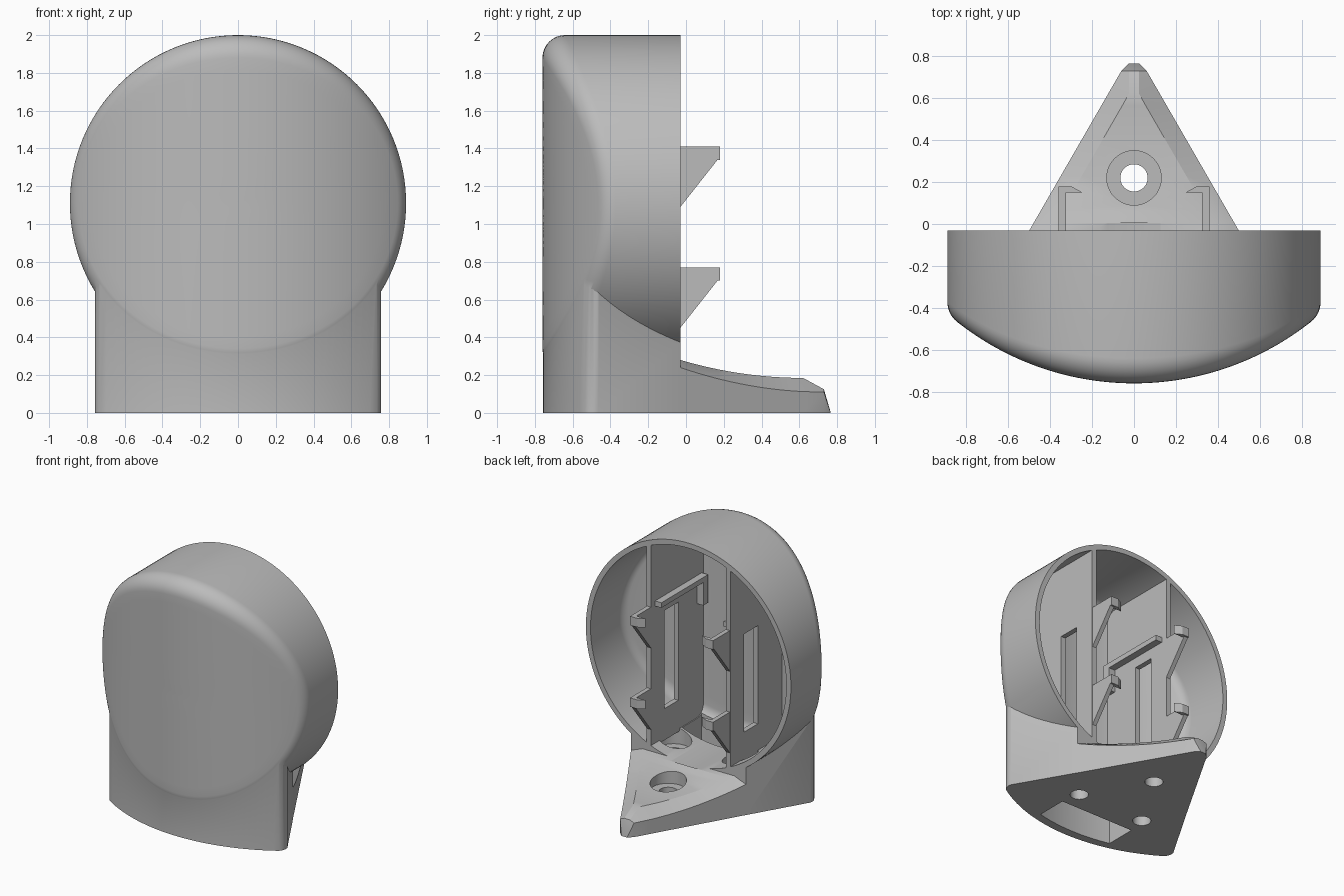
import bpy, bmesh
from math import sin, cos, tan, atan, pi, sqrt

if "Cube" in bpy.data.objects:
    bpy.data.objects.remove(bpy.data.objects["Cube"], do_unlink=True)

grey = bpy.data.materials.new("plain grey")
grey.use_nodes = True
grey.diffuse_color = (0.5, 0.5, 0.5, 1)
grey.node_tree.nodes["Principled BSDF"].inputs["Base Color"].default_value = (0.5, 0.5, 0.5, 1)

BACK, CZ, R, WALL = -0.03, 1.11, 0.89, 0.04


def front_y(x):
    """Curved front of the housing, seen from above."""
    return 0.6 - sqrt(1.36 ** 2 - x * x)


def finish(name, bm):
    bmesh.ops.recalc_face_normals(bm, faces=bm.faces)
    mesh = bpy.data.meshes.new(name)
    bm.to_mesh(mesh)
    bm.free()
    mesh.materials.append(grey)
    ob = bpy.data.objects.new(name, mesh)
    bpy.context.collection.objects.link(ob)
    return ob


def loft(name, rings):
    """Closed solid through rings of equal length, capped at both ends."""
    bm = bmesh.new()
    loops = [[bm.verts.new(p) for p in ring] for ring in rings]
    n = len(loops[0])
    for a, b in zip(loops, loops[1:]):
        for i in range(n):
            j = (i + 1) % n
            bm.faces.new((a[i], a[j], b[j], b[i]))
    bm.faces.new(loops[0])
    bm.faces.new(loops[-1])
    return finish(name, bm)


def extrude(name, pts, axis, lo, hi):
    place = {"x": lambda p, t: (t, p[0], p[1]), "z": lambda p, t: (p[0], p[1], t)}[axis]
    return loft(name, [[place(p, t) for p in pts] for t in (lo, hi)])


def box(name, x0, x1, y0, y1, z0, z1):
    return extrude(name, [(x0, y0), (x1, y0), (x1, y1), (x0, y1)], "z", z0, z1)


def cylinder(name, x, y, r, z0, z1):
    ring = [(x + r * cos(i * pi / 24), y + r * sin(i * pi / 24)) for i in range(48)]
    return extrude(name, ring, "z", z0, z1)


def boolean(ob, other, op):
    mod = ob.modifiers.new(op, "BOOLEAN")
    mod.operation, mod.object, mod.solver = op, other, "EXACT"
    bpy.context.view_layer.objects.active = ob
    bpy.ops.object.modifier_apply(modifier=mod.name)
    bpy.data.objects.remove(other, do_unlink=True)


def smooth(ob, angle=0.5):
    bpy.ops.object.select_all(action="DESELECT")
    ob.select_set(True)
    bpy.context.view_layer.objects.active = ob
    bpy.ops.object.shade_smooth_by_angle(angle=angle)


def disc(name, radius, inset, back, fillet, n=128):
    """Round housing: straight sides, rounded rim, curved front."""
    rings = [[] for _ in range(22)]
    for k in range(n):
        c, s = cos(2 * pi * k / n), sin(2 * pi * k / n)
        edge = front_y(radius * c) + inset
        slope = (front_y(radius * c) - front_y((radius - 0.05) * c)) / 0.05
        turn = pi / 2 - atan(slope)
        t = fillet * tan(turn / 2)
        r_in = radius - t * cos(atan(slope))
        start, end = (radius, edge + t), (r_in, front_y(r_in * c) + inset)
        path = [(radius, back)]
        w = cos(turn / 2)
        for i in range(9):
            u = i / 8
            a, b, d = (1 - u) ** 2, 2 * u * (1 - u) * w, u * u
            path.append(tuple((a * p + b * q + d * e) / (a + b + d)
                              for p, q, e in zip(start, (radius, edge), end)))
        for i in range(1, 13):
            r = r_in * (1 - i / 12.2)
            path.append((r, front_y(r * c) + inset))
        for ring, (r, y) in zip(rings, path):
            ring.append((r * c, y, CZ + r * s))
    return loft(name, rings)


# Housing shell: round head merged with a wedge-shaped lower body
housing = disc("housing", R, 0, BACK, 0.12)
arc = [(0.735 * (i / 20 - 1), front_y(0.735 * (i / 20 - 1)) + 0.004) for i in range(41)]
side = [(0.752, -0.515), (0.757, -0.49), (0.754, -0.465), (0.5, BACK)]
plan = arc + side + [(-x, y) for x, y in reversed(side)]
boolean(housing, extrude("lower_body", plan, "z", 0, 1.0), "UNION")

# Tapering rear foot with chamfered upper edges
sections = []
stations = [-0.05 + 0.67 * i / 12 for i in range(13)] + [0.73, 0.765]
for y in stations:
    w = 0.499 - (y - BACK) * 0.577
    wi = max(w - 0.1, 0.025)
    top = 0.185 + 0.095 * ((0.62 - y) / 0.65) ** 2
    edge = 0.11 + 0.13 * ((0.73 - y) / 0.76) ** 2
    if y > 0.75:
        w, wi, edge, top = 0.025, 0.015, 0.004, 0.006
    elif y > 0.7:
        top = 0.125
    half = [(w, 0), (w, edge), (wi, top)]
    sections.append([(x, y, z) for x, z in half] + [(-x, y, z) for x, z in reversed(half)])
boolean(housing, loft("foot", sections), "UNION")

# Hollow interior
boolean(housing, disc("cavity", R - WALL, WALL, 0.005, 0.09), "DIFFERENCE")

# Screw holes with counterbores
for x, y, seat in ((0, 0.22, 0.15), (0.29, -0.26, 0.2), (-0.29, -0.26, 0.2)):
    boolean(housing, cylinder("hole", x, y, 0.065, -0.1, 0.45), "DIFFERENCE")
    boolean(housing, cylinder("counterbore", x, y, 0.13, seat, 0.5), "DIFFERENCE")

# Cable opening in the underside
opening = [(0.32 * (i / 8 - 1), front_y(0.32 * (i / 8 - 1)) + 0.07) for i in range(17)]
opening += [(0.32, -0.41), (-0.32, -0.41)]
boolean(housing, extrude("cable_opening", opening, "z", -0.1, 0.5), "DIFFERENCE")
smooth(housing)

# Inner partitions, ledges and snap clips on both sides
for sign, label in ((1, "left"), (-1, "right")):
    def sx(a, b):
        return (a, b) if sign > 0 else (-b, -a)

    partition = box(label + "_partition", *sx(0.325, 0.365), -0.9, BACK, 0.1, 2.1)
    boolean(partition, disc("limit", R - 0.02, 0.02, 0.2, 0.1), "INTERSECT")
    boolean(partition, box("slot", *sx(0.2, 0.5), -0.37, -0.2, 0.55, 1.32), "DIFFERENCE")
    box(label + "_ledge", *sx(0.27, 0.33), -0.66, -0.08, 1.4, 1.44)
    box(label + "_ledge_tab", *sx(0.27, 0.33), -0.66, -0.6, 1.22, 1.41)

    for level, top in (("upper", 1.41), ("lower", 0.77)):
        arm = [(-0.04, top), (0.175, top), (0.175, top - 0.06), (BACK, top - 0.32), (-0.04, top - 0.32)]
        extrude(f"{label}_{level}_clip_arm", arm, "x", *sx(0.325, 0.36))
        hook = [(0.36, 0.15), (0.245, 0.15), (0.3, 0.18), (0.36, 0.18)]
        extrude(f"{label}_{level}_clip_hook", [(sign * x, y) for x, y in hook], "z", top - 0.07, top)
